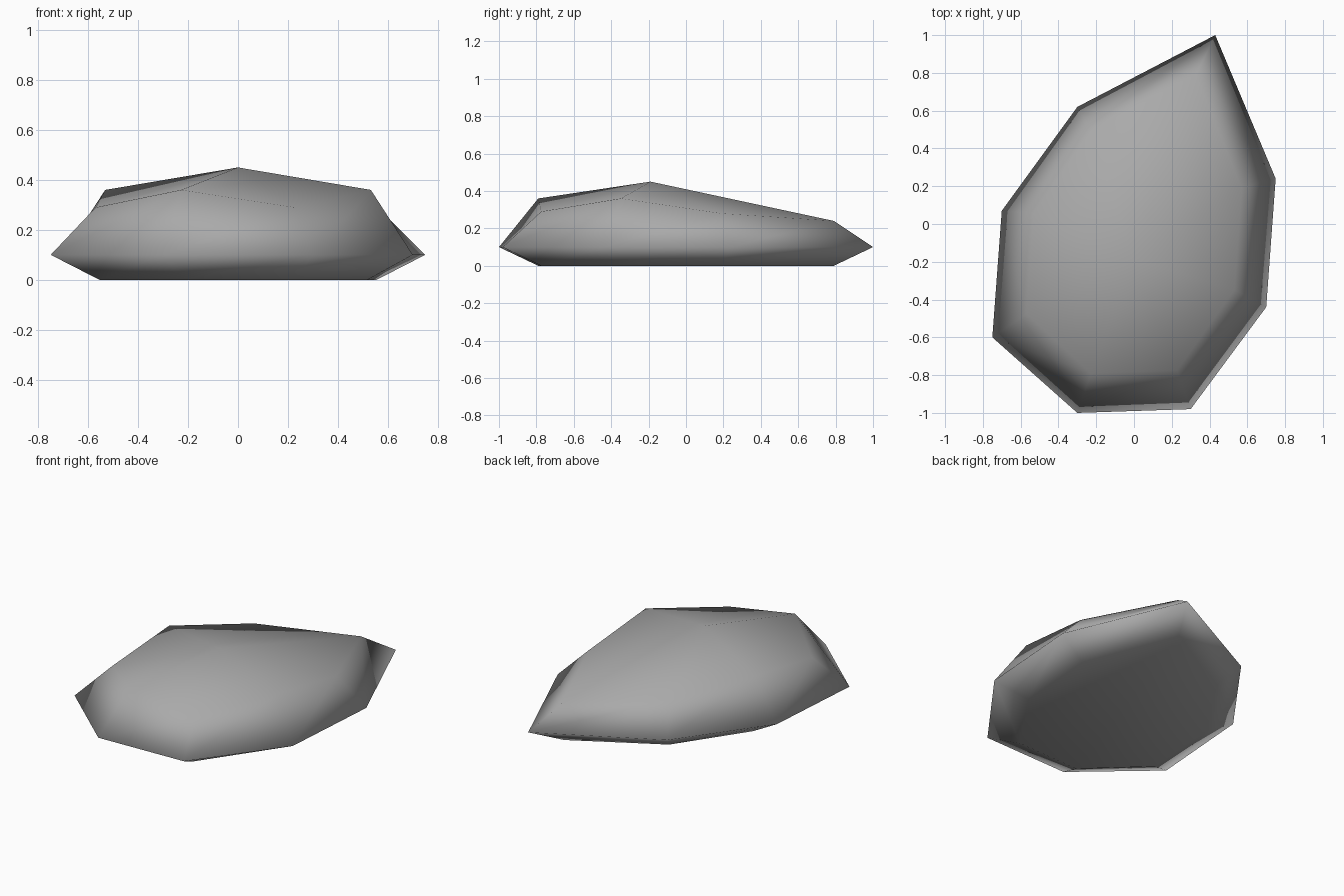
import bpy, bmesh

cube = bpy.data.objects.get("Cube")
if cube:
    bpy.data.objects.remove(cube, do_unlink=True)

# Stone colour
stone = bpy.data.materials.new("stone_grey")
stone.use_nodes = True
grey = (0.4, 0.4, 0.4, 1)
stone.diffuse_color = grey
stone.node_tree.nodes["Principled BSDF"].inputs["Base Color"].default_value = grey

# Widest outline of the boulder, counter-clockwise, with the shoulder height above each corner
outline = [(-0.30, -1.0), (0.30, -0.98), (0.70, -0.44), (0.75, 0.24),
           (0.43, 1.0), (-0.30, 0.62), (-0.70, 0.07), (-0.75, -0.60)]
shoulder = [0.36, 0.29, 0.36, 0.28, 0.24, 0.29, 0.36, 0.29]

bm = bmesh.new()


def ring(sx, sy, heights):
    return [bm.verts.new((x * sx, y * sy, z)) for (x, y), z in zip(outline, heights)]


# Base, waist and shoulder rings, closed by a peak and a flat underside
count = len(outline)
base = ring(0.74, 0.79, [0] * count)
waist = ring(1, 1, [0.10] * count)
top = ring(0.76, 0.79, shoulder)
peak = bm.verts.new((0, -0.19, 0.45))

for i in range(count):
    j = (i + 1) % count
    for low, high in ((base, waist), (waist, top)):
        bm.faces.new((low[i], low[j], high[j], high[i]))
    bm.faces.new((top[i], top[j], peak))
bm.faces.new(base[::-1])

bmesh.ops.recalc_face_normals(bm, faces=bm.faces)
for face in bm.faces:
    face.smooth = True

mesh = bpy.data.meshes.new("boulder")
bm.to_mesh(mesh)
bm.free()
mesh.materials.append(stone)
boulder = bpy.data.objects.new("boulder", mesh)
bpy.context.collection.objects.link(boulder)
